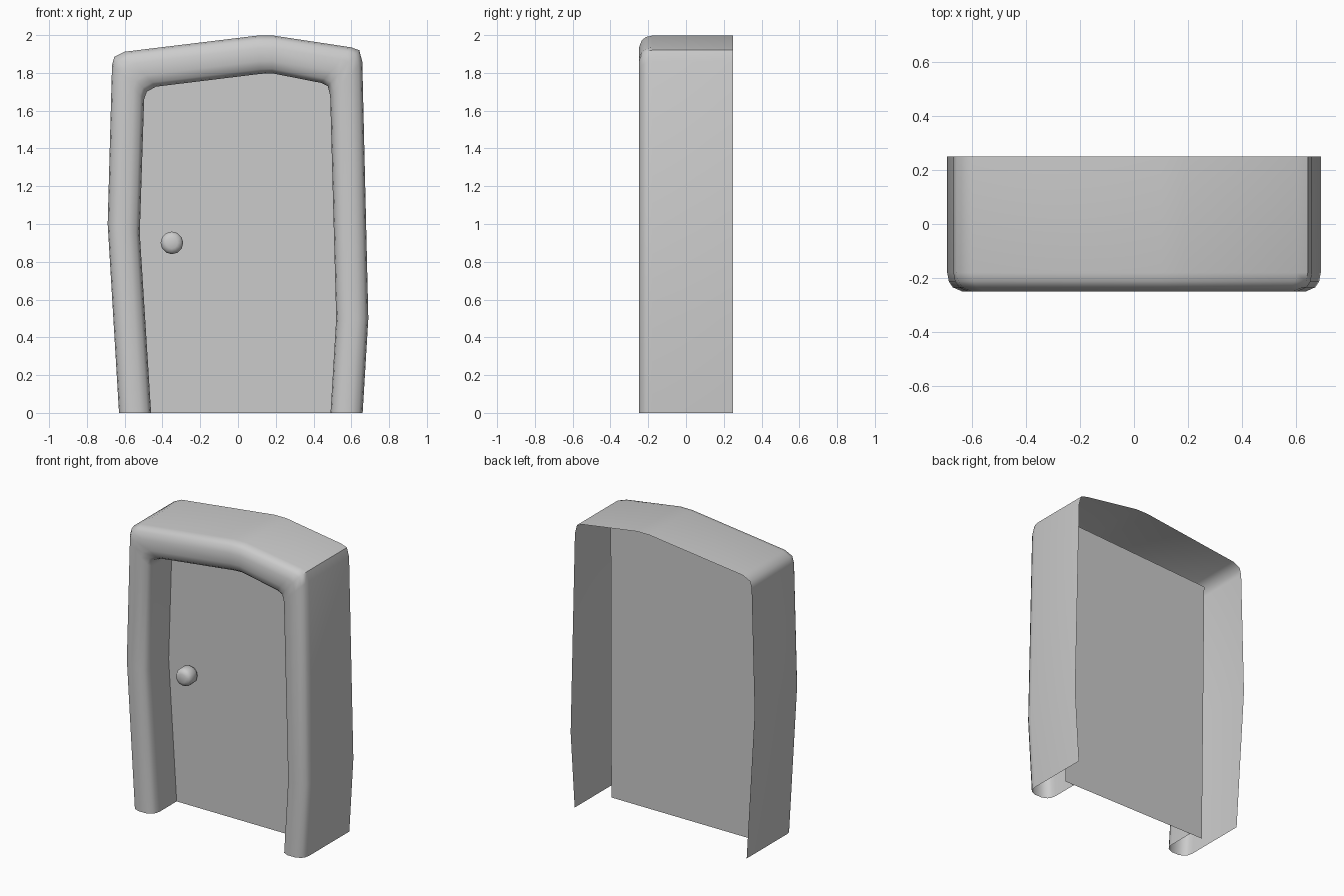
import bpy, bmesh, math

if "Cube" in bpy.data.objects:
    bpy.data.objects.remove(bpy.data.objects["Cube"])


def make_object(name, bm, smooth=True):
    bmesh.ops.recalc_face_normals(bm, faces=bm.faces)
    mesh = bpy.data.meshes.new(name)
    bm.to_mesh(mesh)
    bm.free()
    ob = bpy.data.objects.new(name, mesh)
    bpy.context.collection.objects.link(ob)
    if smooth:
        bpy.ops.object.select_all(action='DESELECT')
        ob.select_set(True)
        bpy.context.view_layer.objects.active = ob
        bpy.ops.object.shade_smooth_by_angle(angle=math.radians(50))
    return ob


def skin(bm, rows):
    """Bridge neighbouring rows of vertices with quads."""
    for a, b in zip(rows, rows[1:]):
        for i in range(len(a) - 1):
            bm.faces.new((a[i], a[i + 1], b[i + 1], b[i]))


# Door frame: rounded section swept between a crooked outer and inner outline
outer = [(-0.63, 0), (-0.69, 1.0), (-0.667, 1.84), (-0.655, 1.885), (-0.60, 1.912),
         (0.10, 1.997), (0.19, 1.997), (0.60, 1.935), (0.642, 1.92), (0.658, 1.86),
         (0.69, 0.5), (0.66, 0)]
inner = [(-0.46, 0), (-0.52, 0.95), (-0.497, 1.66), (-0.483, 1.70), (-0.435, 1.727),
         (0.12, 1.795), (0.18, 1.798), (0.44, 1.747), (0.475, 1.73), (0.488, 1.68),
         (0.52, 0.5), (0.49, 0)]
section = [(0, 0.25), (0, -0.18), (0.035, -0.212), (0.12, -0.234), (0.33, -0.25),
           (0.67, -0.25), (0.88, -0.234), (0.965, -0.212), (1, -0.18), (1, 0)]
bm = bmesh.new()
rows = []
for (ox, oz), (ix, iz) in zip(outer, inner):
    rows.append([bm.verts.new((ox + (ix - ox) * t, y, oz + (iz - oz) * t))
                 for t, y in section])
skin(bm, rows)
make_object("door_frame", bm)

# Door panel: single sheet tucked behind the frame lip
bm = bmesh.new()
panel = [(-0.555, 0), (0.56, 0), (0.565, 1.89), (-0.575, 1.83)]
bm.faces.new([bm.verts.new((x, 0, z)) for x, z in panel])
make_object("door_panel", bm, smooth=False)

# Door knob: rounded, turned about the y axis
bm = bmesh.new()
sides = 12
rings = []
for r, y in [(0.045, 0.0), (0.06, -0.022), (0.06, -0.075), (0.05, -0.093), (0.03, -0.102)]:
    ring = [bm.verts.new((-0.35 + r * math.cos(2 * math.pi * i / sides), y,
                          0.90 + r * math.sin(2 * math.pi * i / sides)))
            for i in range(sides)]
    rings.append(ring + ring[:1])
skin(bm, rings)
bm.faces.new(rings[-1][:-1])
make_object("door_knob", bm)
